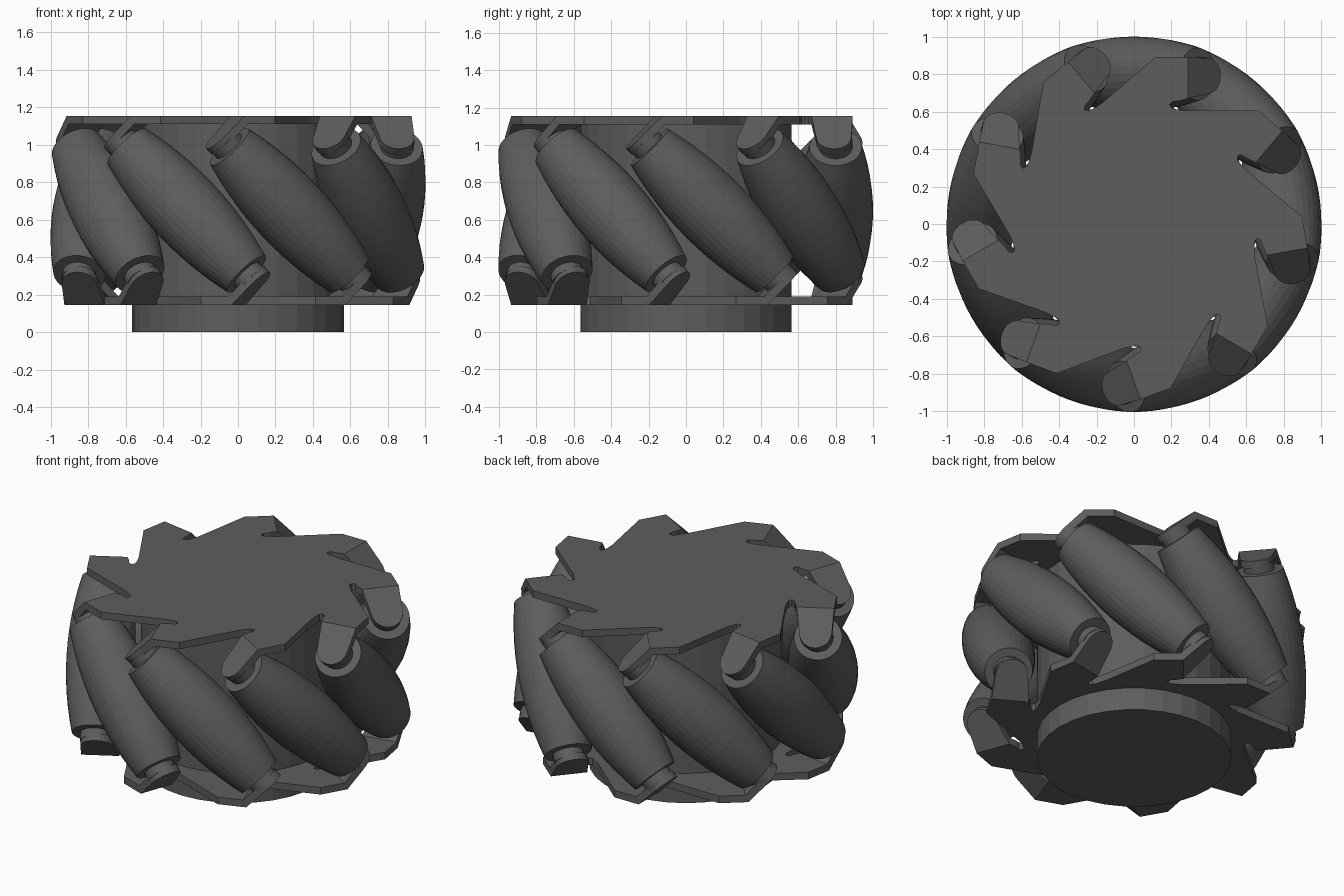
import bpy, bmesh
from math import sin, cos, pi, sqrt, radians, tan
from mathutils import Matrix, Vector

if "Cube" in bpy.data.objects:
    bpy.data.objects.remove(bpy.data.objects["Cube"])

MID = 0.65          # height of the wheel centre
COUNT = 9           # rollers
DIST = 0.80         # roller axis to wheel axis
HALF = 0.505        # wheel centre to outer plate face
THICK = 0.045       # sheet thickness

dark = bpy.data.materials.new("dark_grey")
dark.diffuse_color = (0.11, 0.11, 0.11, 1)
dark.use_nodes = True
dark.node_tree.nodes["Principled BSDF"].inputs["Base Color"].default_value = dark.diffuse_color


def make_object(name, bm, matrix=None):
    bmesh.ops.recalc_face_normals(bm, faces=bm.faces)
    mesh = bpy.data.meshes.new(name)
    bm.to_mesh(mesh)
    bm.free()
    mesh.materials.append(dark)
    ob = bpy.data.objects.new(name, mesh)
    bpy.context.collection.objects.link(ob)
    if matrix is not None:
        ob.matrix_world = matrix
    return ob


def lathe(profile, sides):
    """Closed solid turned around z from (radius, height) pairs."""
    bm = bmesh.new()
    rings = [[bm.verts.new((r * cos(2 * pi * i / sides), r * sin(2 * pi * i / sides), z))
              for i in range(sides)] for r, z in profile]
    for a, b in zip(rings, rings[1:]):
        for i in range(sides):
            j = (i + 1) % sides
            bm.faces.new((a[i], a[j], b[j], b[i]))
    bm.faces.new(rings[0][::-1])
    bm.faces.new(rings[-1])
    return bm


def side_plate():
    """Toothed sheet disc with a tab bent down 45 degrees on every tooth."""
    bm = bmesh.new()
    fold = 0.56 * sqrt(2) - HALF
    mitre = THICK * tan(radians(22.5))
    before = [(-0.174, 0.643), (0.115, 0.89)]
    notch = [(0.245, 0.658), (0.205, 0.652), (0.19, 0.636), (0.203, 0.617), (0.23, 0.611)]
    arc = [(0.154 + 0.095 * cos(a), 0.79 + 0.095 * sin(a))
           for a in [pi / 2 - pi * i / 12 for i in range(13)]]
    k = 1 / sqrt(2)
    outline = []
    for n in range(COUNT):
        rot = Matrix.Rotation(-2 * pi * n / COUNT, 3, 'Z')

        def pair(x, y, z=HALF, dx=0.0, dz=-THICK):
            top = Vector((x, y, z))
            return (bm.verts.new(rot @ top),
                    bm.verts.new(rot @ (top + Vector((dx, 0, dz)))))

        c = pair(fold, 0.89, dx=-mitre)
        d = pair(fold, 0.67, dx=-mitre)
        outline += [pair(*p) for p in before] + [c, d] + [pair(*p) for p in notch]
        # bent tab with rounded end
        tab = [c] + [pair(fold + s * k, y, HALF - s * k, -THICK * k, -THICK * k)
                     for s, y in arc] + [d]
        bm.faces.new([p[0] for p in tab])
        bm.faces.new([p[1] for p in tab][::-1])
        for p, q in zip(tab, tab[1:]):
            bm.faces.new((p[0], p[1], q[1], q[0]))
    bm.faces.new([p[0] for p in outline])
    bm.faces.new([p[1] for p in outline][::-1])
    per = len(outline) // COUNT
    for i, p in enumerate(outline):
        if i % per == 2:        # the fold joins the tab, so no side wall here
            continue
        q = outline[(i + 1) % len(outline)]
        bm.faces.new((p[0], p[1], q[1], q[0]))
    return bm


# Solid hub, protruding below the lower plate
make_object("hub", lathe([(0.565, 0), (0.565, MID + HALF - 0.02)], 32))

# The lower plate is the upper one turned half round a roller's radial axis
up = Matrix.Translation((0, 0, MID))
make_object("upper_plate", side_plate(), up)
make_object("lower_plate", side_plate(), up @ Matrix.Rotation(pi, 4, 'Y'))

# Barrel rollers and their axle pins, tilted 45 degrees
barrel = []
for i in range(13):
    t = -0.48 + 0.96 * i / 12
    barrel.append((0.20 - 0.26 * t * t, t))
for n in range(COUNT):
    place = (up @ Matrix.Rotation(-2 * pi * n / COUNT, 4, 'Z')
             @ Matrix.Translation((0, DIST, 0)) @ Matrix.Rotation(pi / 4, 4, 'Y'))
    make_object(f"roller_{n + 1}", lathe(barrel, 32), place)
    make_object(f"axle_{n + 1}", lathe([(0.09, -0.53), (0.09, 0.53)], 24), place)
